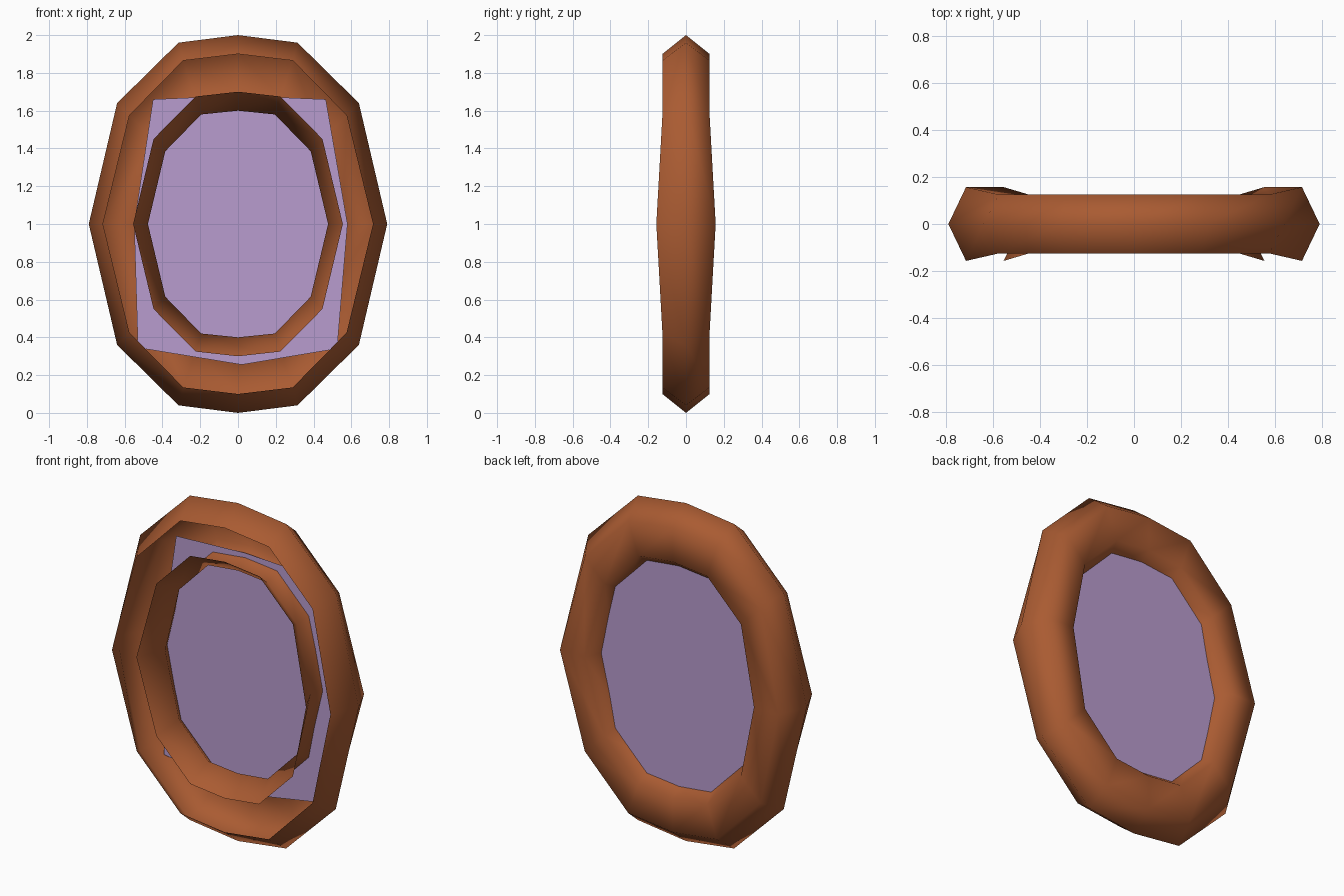
import bpy
import bmesh

old = bpy.data.objects.get("Cube")
if old:
    bpy.data.objects.remove(old, do_unlink=True)


def make_material(name, rgb):
    mat = bpy.data.materials.new(name)
    mat.use_nodes = True
    mat.diffuse_color = (*rgb, 1)
    mat.node_tree.nodes["Principled BSDF"].inputs["Base Color"].default_value = (*rgb, 1)
    return mat


def make_object(name, bm, mat):
    mesh = bpy.data.meshes.new(name)
    bm.to_mesh(mesh)
    bm.free()
    mesh.materials.append(mat)
    obj = bpy.data.objects.new(name, mesh)
    bpy.context.collection.objects.link(obj)
    return obj


def full_loop(quarter):
    """Mirror a top-to-side quarter of (x, z) offsets into a closed oval."""
    half = quarter + [(x, -z) for x, z in reversed(quarter[:-1])]
    return half + [(-x, z) for x, z in reversed(half[1:-1])]


brown = make_material("warm brown wood", (0.40, 0.105, 0.032))
lavender = make_material("lavender glass", (0.485, 0.335, 0.62))

# Oval rings of the frame, each a quarter from top to side
outer = full_loop([(0, 1.0), (0.315, 0.96), (0.64, 0.64), (0.79, 0)])
rim = full_loop([(0, 0.9), (0.29, 0.865), (0.575, 0.575), (0.715, 0)])
lip = full_loop([(0, 0.7), (0.225, 0.675), (0.447, 0.45), (0.555, 0)])
inner = full_loop([(0, 0.6), (0.195, 0.58), (0.385, 0.385), (0.477, 0)])

# Hollow tube frame, left open as a groove along the front
bm = bmesh.new()
section = [(rim, -1), (outer, 0), (rim, 1), (lip, 1), (inner, 0), (lip, -1)]
rings = []
for loop, side in section:
    ring = []
    for x, z in loop:
        depth = 0.157 if z == 0 else 0.125
        ring.append(bm.verts.new((x, side * depth, z + 1)))
    rings.append(ring)
for a, b in zip(rings, rings[1:]):
    for i in range(len(a)):
        j = (i + 1) % len(a)
        bm.faces.new((a[i], b[i], b[j], a[j]))
for face in bm.faces:
    face.smooth = True
bm.normal_update()
# Make the outer band face away from the centre
band = bm.faces[:] and next(iter(bm.faces))
mid = band.calc_center_median()
if band.normal.x * mid.x + band.normal.z * (mid.z - 1) < 0:
    bmesh.ops.reverse_faces(bm, faces=bm.faces[:])
make_object("oval_frame", bm, brown)

# Mirror pane set inside the frame, slightly irregular in outline
outline = [(-0.45, 1.66), (-0.55, 1.0), (-0.53, 0.345), (0.02, 0.255),
           (0.525, 0.34), (0.58, 1.0), (0.465, 1.66), (0, 1.68)]
bm = bmesh.new()
bm.faces.new([bm.verts.new((x, 0.065, z)) for x, z in outline])
make_object("mirror_pane", bm, lavender)
